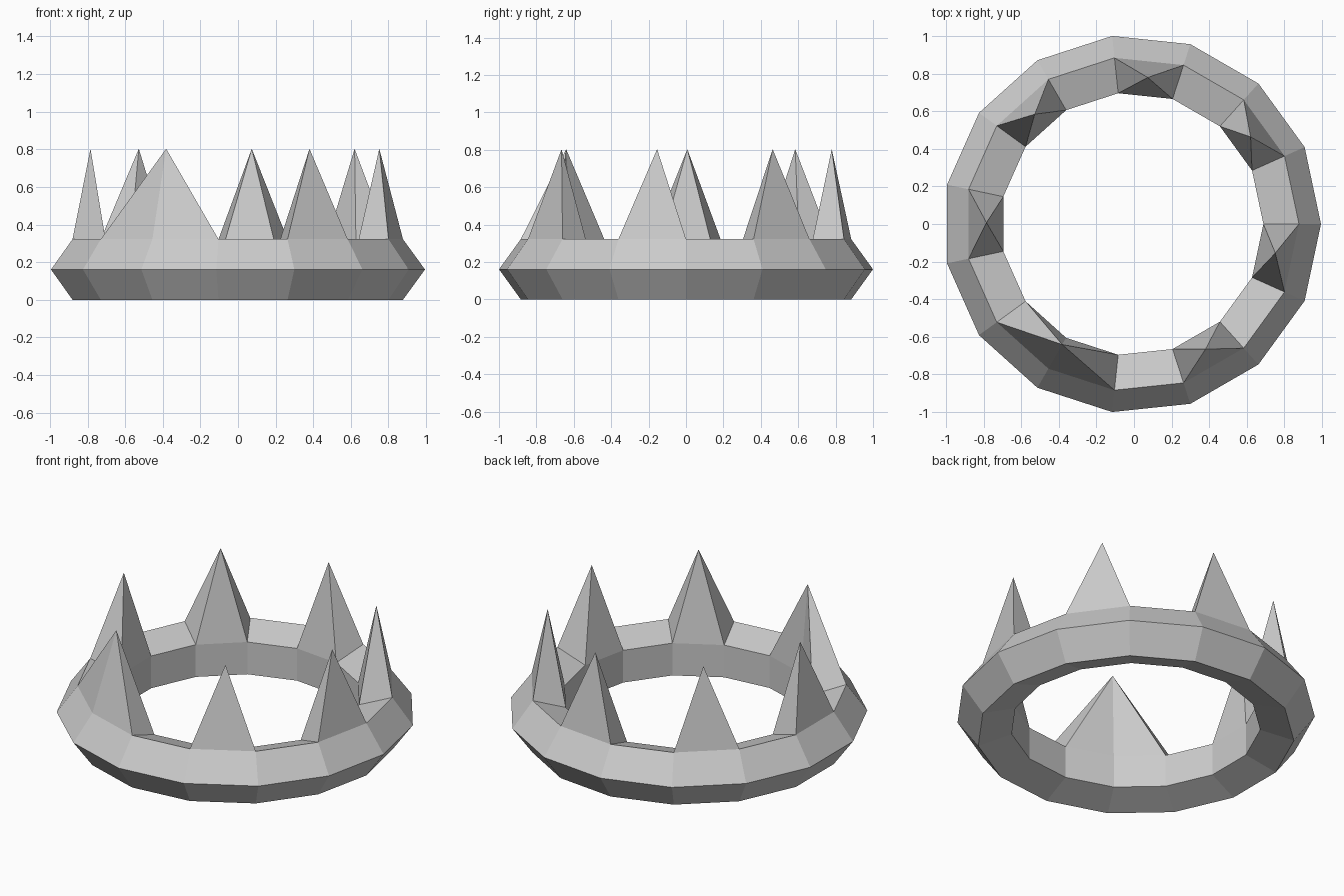
import bpy, bmesh, math
from mathutils import Vector

if "Cube" in bpy.data.objects:
    bpy.data.objects.remove(bpy.data.objects["Cube"])

SEG = 15                       # sides of the ring
STEP = 2 * math.pi / SEG
MAJOR, MINOR = 0.836, 0.1692   # five-sided band cross-section
MID_Z, TIP_Z = 0.161, 0.803
X_SHIFT = -0.011               # odd side count: recentre on x

# Band: low-poly torus
bpy.ops.mesh.primitive_torus_add(major_segments=SEG, minor_segments=5,
                                 major_radius=MAJOR, minor_radius=MINOR,
                                 location=(0, 0, 0))
crown = bpy.context.object
crown.name = "spiked_crown"

bm = bmesh.new()
bm.from_mesh(crown.data)
bmesh.ops.translate(bm, vec=(0, 0, MID_Z), verts=bm.verts)


def top_face(k):
    """Upper band face between ring corners k and k + 1."""
    a = (k + 0.5) * STEP
    r = MAJOR + MINOR * (math.cos(math.radians(72)) + math.cos(math.radians(144))) / 2
    target = Vector((r * math.cos(a), r * math.sin(a), MID_Z + 0.13))
    return min(bm.faces, key=lambda f: (f.calc_center_median() - target).length)


# Spikes: each chosen top patch is poked and its centre pulled up to a point;
# one spike spans two segments
for group in [(1,), (3,), (5,), (7,), (9, 10), (12,), (14,)]:
    faces = [top_face(k) for k in group]
    if len(faces) > 1:
        faces = bmesh.ops.dissolve_faces(bm, faces=faces, use_verts=False)["region"]
    tip = bmesh.ops.poke(bm, faces=faces, center_mode='MEAN')["verts"][0]
    tip.co += Vector((0.003, 0.007, 0))
    tip.co.z = TIP_Z

bmesh.ops.translate(bm, vec=(X_SHIFT, 0, 0), verts=bm.verts)
bmesh.ops.recalc_face_normals(bm, faces=bm.faces)
for f in bm.faces:
    f.smooth = False
bm.to_mesh(crown.data)
bm.free()
